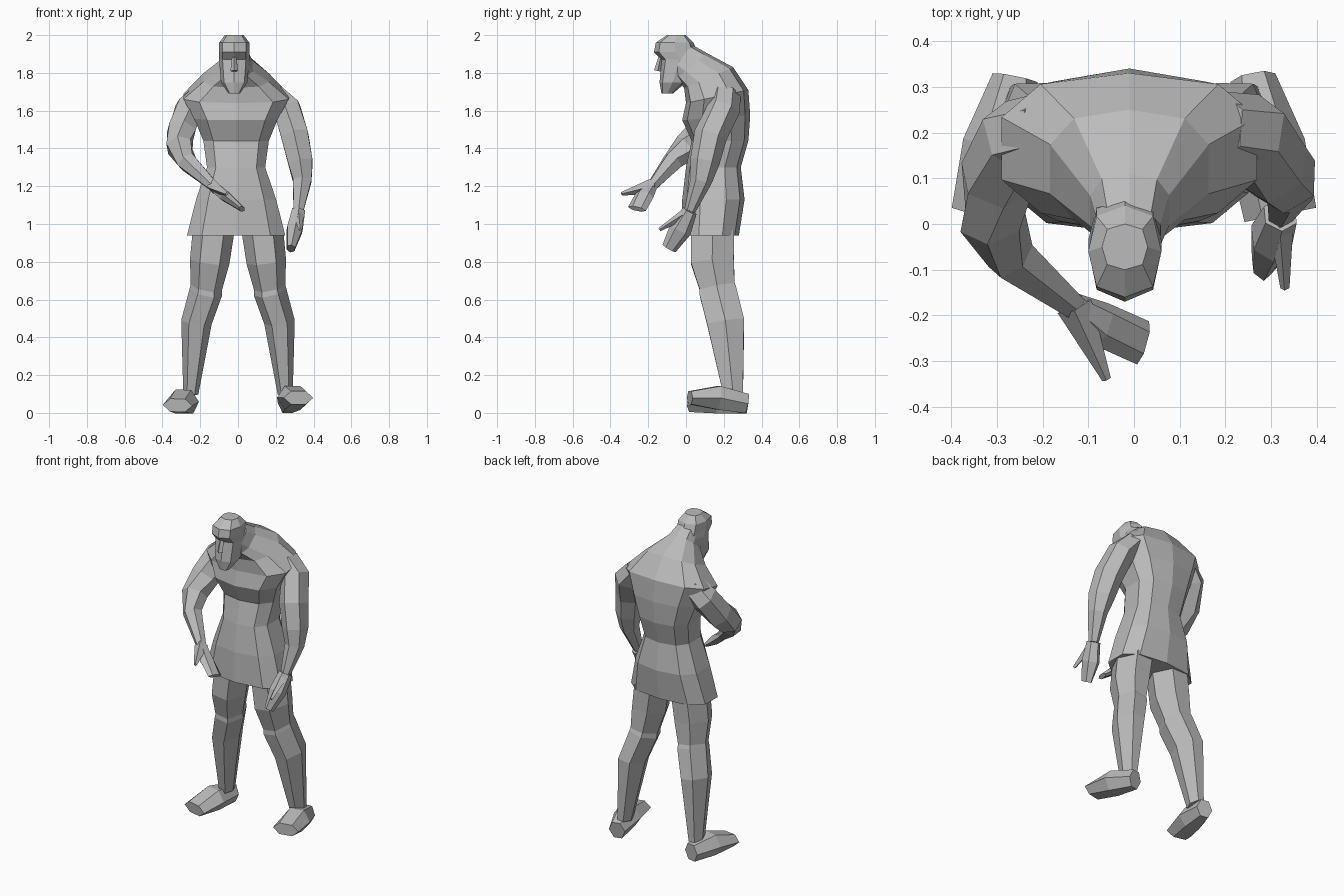
import bpy, bmesh, math
from mathutils import Vector

cube = bpy.data.objects.get("Cube")
if cube:
    bpy.data.objects.remove(cube)

grey = bpy.data.materials.new("plain_grey")
grey.use_nodes = True
shade = 0.5
colour = (shade, shade, shade, 1)
grey.diffuse_color = colour
grey.node_tree.nodes["Principled BSDF"].inputs["Base Color"].default_value = colour


def skin_rings(name, rings):
    """Bridge equal point rings into one closed, flat-shaded object."""
    bm = bmesh.new()
    loops = [[bm.verts.new(point) for point in ring] for ring in rings]
    for low, high in zip(loops, loops[1:]):
        for i in range(len(low)):
            bm.faces.new((low[i - 1], low[i], high[i], high[i - 1]))
    bm.faces.new(loops[0])
    bm.faces.new(loops[-1])
    bmesh.ops.recalc_face_normals(bm, faces=bm.faces)
    mesh = bpy.data.meshes.new(name)
    bm.to_mesh(mesh)
    bm.free()
    mesh.materials.append(grey)
    part = bpy.data.objects.new(name, mesh)
    bpy.context.collection.objects.link(part)


def mix(start, end, t):
    return start + (end - start) * t


def boxy(value):
    """Push a sine outwards, so round sections become squarer."""
    return math.copysign(abs(value) ** 0.75, value)


def stack(name, sections, sides, centre, lean=0, lean_from=0):
    """Sections: height, half width, front y, back y; they tilt up at the back above lean_from."""
    rings = []
    for height, half_width, front, back in sections:
        rise = lean * max(0, height - lean_from)
        ring = []
        for i in range(sides):
            angle = math.tau * i / sides
            t = (1 - boxy(math.cos(angle))) / 2
            x = centre + half_width * boxy(math.sin(angle))
            ring.append((x, mix(front, back, t), height + rise * t))
        rings.append(ring)
    skin_rings(name, rings)


def limb(name, joints, radius, flat=(1, 1), bulge=0, across=(0, 1, 0), sides=6):
    """Tapered tube through joints; radius and flatness run from start to end."""
    joints = [Vector(joint) for joint in joints]
    last = len(joints) - 1
    rings = []
    for i, joint in enumerate(joints):
        t = i / last
        along = (joints[min(i + 1, last)] - joints[max(i - 1, 0)]).normalized()
        wide = Vector(across)
        wide = (wide - along * wide.dot(along)).normalized()
        deep = along.cross(wide) * mix(*flat, t)
        size = mix(*radius, t) + bulge * math.sin(math.pi * t)
        angles = [math.tau * k / sides for k in range(sides)]
        rings.append([joint + size * (wide * math.cos(a) + deep * math.sin(a)) for a in angles])
    skin_rings(name, rings)


sideways = (1, 0, 0)

# Tunic, chest, hunched shoulders and neck
torso = [
    (0.94, 0.27, -0.02, 0.28),
    (1.13, 0.22, -0.02, 0.31),
    (1.3, 0.16, 0, 0.29),
    (1.44, 0.18, 0.03, 0.33),
    (1.55, 0.23, -0.02, 0.34),
    (1.64, 0.29, 0, 0.33),
    (1.72, 0.18, -0.01, 0.25),
    (1.77, 0.09, -0.05, 0.11),
    (1.8, 0.07, -0.08, 0.03),
]
stack("torso_and_tunic", torso, 10, -0.01, lean=0.5, lean_from=1.5)

# Bearded head with a brow ledge over the eyes
head = [
    (1.69, 0.03, -0.13, -0.07),
    (1.75, 0.07, -0.14, 0),
    (1.87, 0.08, -0.13, 0.06),
    (1.91, 0.08, -0.17, 0.06),
    (1.96, 0.08, -0.16, 0.04),
    (2, 0.05, -0.1, 0),
]
stack("head", head, 8, -0.02)
limb("nose", [(-0.02, -0.13, 1.9), (-0.02, -0.15, 1.81)], (0.01, 0.02), sides=4)

# Legs and splayed feet, the left toes lifted
for side, s, lift in (("right", -1, 0), ("left", 1, 0.04)):
    mid_thigh = (s * 0.15, 0.14, 0.8)
    knee = (s * 0.17, 0.17, 0.64)
    ankle = (s * 0.25, 0.25, 0.1)
    thigh = [(s * 0.13, 0.14, 0.96), mid_thigh, knee]
    shin = [mid_thigh, knee, (s * 0.22, 0.21, 0.48), ankle]
    foot = [(s * 0.26, 0.32, 0.05), (s * 0.29, 0.17, 0.06 + lift / 2), (s * 0.32, 0.02, 0.04 + lift)]
    limb(side + "_thigh", thigh, (0.11, 0.08), (1.2, 1.3), bulge=0.01, across=sideways)
    limb(side + "_shin", shin, (0.06, 0.04), (1.2, 1.5), bulge=0.04, across=sideways)
    limb(side + "_foot", foot, (0.05, 0.08), (1.2, 0.5), bulge=0.02, across=sideways)

# Left arm hanging at the side
wrist = (0.32, 0.02, 1.07)
arm = [(0.19, 0.21, 1.68), (0.26, 0.2, 1.61), (0.3, 0.13, 1.47),
       (0.33, 0.1, 1.33), (0.34, 0.08, 1.23), wrist]
limb("left_arm", arm, (0.08, 0.03), (0.9, 1), bulge=0.03)
limb("left_hand", [wrist, (0.3, -0.03, 0.97), (0.28, -0.09, 0.87)], (0.04, 0.04), (1, 0.6), bulge=0.02)
limb("left_thumb", [wrist, (0.33, -0.14, 0.97)], (0.03, 0.01), sides=4)

# Right arm bent, reaching across the front
wrist = (-0.13, -0.18, 1.2)
arm = [(-0.19, 0.21, 1.68), (-0.26, 0.19, 1.61), (-0.3, 0.1, 1.49),
       (-0.31, 0.01, 1.41), (-0.27, -0.07, 1.33), wrist]
limb("right_arm", arm, (0.08, 0.03), (0.9, 1), bulge=0.03)
limb("right_hand", [wrist, (-0.07, -0.22, 1.15), (0.02, -0.26, 1.08)], (0.03, 0.05), (1, 0.3), bulge=0.01)
limb("right_thumb", [wrist, (-0.06, -0.34, 1.16)], (0.04, 0.01), across=sideways, sides=4)
